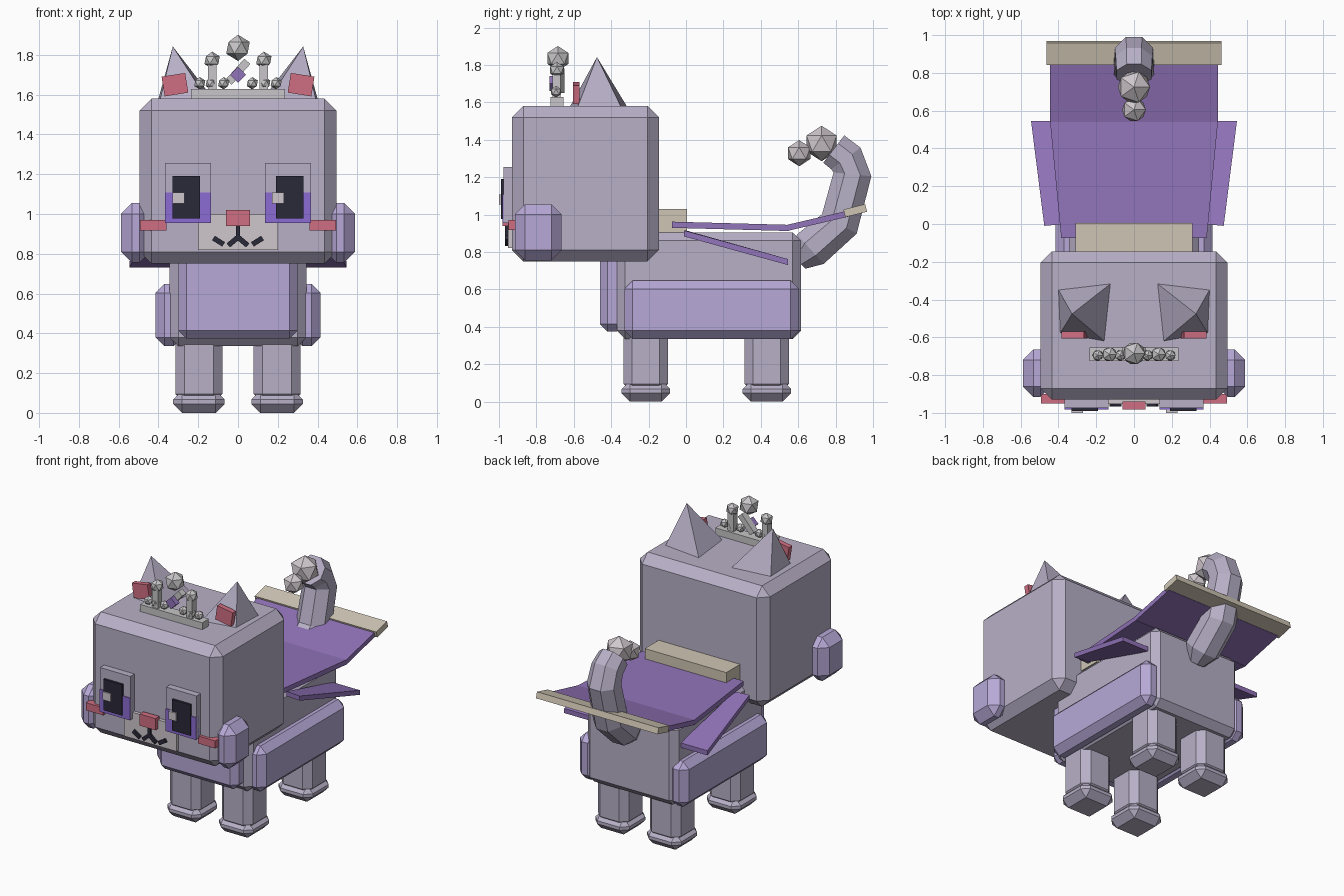
import bpy, bmesh, math
from mathutils import Vector, Matrix

if "Cube" in bpy.data.objects:
    bpy.data.objects.remove(bpy.data.objects["Cube"])


def material(name, srgb):
    m = bpy.data.materials.new(name)
    m.diffuse_color = [((c / 255 + 0.055) / 1.055) ** 2.4 for c in srgb] + [1]
    m.use_nodes = True
    m.node_tree.nodes["Principled BSDF"].inputs["Base Color"].default_value = m.diffuse_color
    return m


FUR = material("grey lilac fur", (184, 176, 199))
LILAC = material("pale lilac", (183, 169, 215))
CAPE = material("cape purple", (145, 115, 185))
IRIS = material("iris violet", (140, 108, 212))
DARK = material("dark ink", (42, 40, 56))
PINK = material("rose pink", (208, 110, 130))
CREAM = material("cream trim", (207, 197, 180))
WHITE = material("soft white", (207, 199, 204))
SILVER = material("silver", (200, 198, 200))


def finish(name, bm, mat):
    bmesh.ops.recalc_face_normals(bm, faces=bm.faces)
    me = bpy.data.meshes.new(name)
    bm.to_mesh(me)
    bm.free()
    me.materials.append(mat)
    ob = bpy.data.objects.new(name, me)
    bpy.context.collection.objects.link(ob)
    return ob


def box(name, x, y, z, mat, bevel=0, tilt=0, axis='Y'):
    """Box from ranges, optionally chamfered and turned about its centre."""
    bm = bmesh.new()
    bmesh.ops.create_cube(bm, size=1)
    bmesh.ops.scale(bm, verts=bm.verts, vec=(abs(x[1] - x[0]), y[1] - y[0], z[1] - z[0]))
    if bevel:
        bmesh.ops.bevel(bm, geom=bm.edges[:], offset=bevel, segments=1, affect='EDGES')
    ob = finish(name, bm, mat)
    ob.location = (sum(x) / 2, sum(y) / 2, sum(z) / 2)
    ob.rotation_euler['XYZ'.index(axis)] = math.radians(tilt)
    return ob


def ball(name, pos, r, mat):
    bm = bmesh.new()
    bmesh.ops.create_icosphere(bm, subdivisions=1, radius=r, matrix=Matrix.Translation(pos))
    return finish(name, bm, mat)


def sheet(name, corners, thick, mat):
    """Flat four-cornered panel, thickened downwards."""
    bm = bmesh.new()
    top = [bm.verts.new(c) for c in corners]
    low = [bm.verts.new((c[0], c[1], c[2] - thick)) for c in corners]
    bm.faces.new(top)
    bm.faces.new(low[::-1])
    for i in range(4):
        j = (i + 1) % 4
        bm.faces.new((top[i], low[i], low[j], top[j]))
    return finish(name, bm, mat)


def tube(name, path, mat, sides=8):
    """Eight-sided loft through (y, z, radius) stations."""
    bm = bmesh.new()
    rings = []
    for i, (y, z, r) in enumerate(path):
        a, b = path[max(i - 1, 0)], path[min(i + 1, len(path) - 1)]
        t = Vector((0, b[0] - a[0], b[1] - a[1])).normalized()
        n = Vector((0, -t.z, t.y))
        ring = []
        for k in range(sides):
            ang = 2 * math.pi * (k + 0.5) / sides
            ring.append(bm.verts.new(Vector((r * math.cos(ang), y, z)) + n * r * math.sin(ang)))
        rings.append(ring)
    for r0, r1 in zip(rings, rings[1:]):
        for k in range(sides):
            bm.faces.new((r0[k], r0[(k + 1) % sides], r1[(k + 1) % sides], r1[k]))
    bm.faces.new(rings[0])
    bm.faces.new(rings[-1][::-1])
    return finish(name, bm, mat)


# Head and body
box("head", (-.495, .495), (-.93, -.145), (.75, 1.58), FUR, .06)
box("body", (-.345, .345), (-.37, .615), (.335, .905), FUR, .045)
box("chest_panel", (-.3, .3), (-.46, -.33), (.375, .86), LILAC, .04)

for s in (-1, 1):
    side = "left" if s < 0 else "right"

    # Flank panels, cheek puffs and legs
    box(f"{side}_flank", (s * .28, s * .415), (-.33, .605), (.335, .648), LILAC, .045)
    box(f"{side}_cheek_puff", (s * .44, s * .588), (-.915, -.665), (.755, 1.055), LILAC, .055)
    for end, y in (("front", -.215), ("back", .432)):
        x = s * .197
        box(f"{end}_{side}_leg", (x - .118, x + .118), (y - .118, y + .118), (.05, .42), FUR, .045)
        box(f"{end}_{side}_foot", (x - .13, x + .13), (y - .13, y + .13), (0, .112), FUR, .045)

    # Pyramid ears with pink inner plates
    bm = bmesh.new()
    base = [bm.verts.new((s * x, y, 1.56)) for x, y in
            ((.405, -.34), (.11, -.305), (.145, -.63), (.395, -.585))]
    tip = bm.verts.new((s * .328, -.476, 1.842))
    bm.faces.new(base)
    for i in range(4):
        bm.faces.new((base[i], base[(i + 1) % 4], tip))
    finish(f"{side}_ear", bm, FUR)
    box(f"{side}_inner_ear", (s * .317 - .06, s * .317 + .06), (-.605, -.57), (1.6, 1.7),
        PINK, tilt=s * 9)

    # Eyes and blush
    box(f"{side}_eye_plate", (s * .136, s * .367), (-.975, -.92), (.957, 1.255), FUR)
    box(f"{side}_iris", (s * .136, s * .367), (-.981, -.95), (.955, 1.108), IRIS)
    box(f"{side}_pupil", (s * .19, s * .33), (-.99, -.95), (.977, 1.19), DARK)
    hx = .2 if s > 0 else -.3
    box(f"{side}_eye_glint", (hx - .03, hx + .03), (-1, -.96), (1.053, 1.108), WHITE)
    box(f"{side}_blush", (s * .36, s * .492), (-.95, -.9), (.918, .97), PINK)

    # Mouth strokes
    for part, x, z, t in (("inner", .026, .861, 40), ("outer", .098, .863, -32)):
        box(f"{side}_{part}_mouth", (s * x - .03, s * x + .03), (-.967, -.945),
            (z - .013, z + .013), DARK, tilt=s * t)

    # Crown beads and posts
    for x in (.072, .135, .192):
        ball(f"{side}_crown_bead", (s * x, -.695, 1.657), .031, SILVER)
    box(f"{side}_crown_post", (s * .13 - .022, s * .13 + .022), (-.715, -.67), (1.62, 1.76), SILVER)
    ball(f"{side}_crown_ball", (s * .13, -.69, 1.773), .043, SILVER)

    # Drooping side flaps of the cape
    sheet(f"{side}_cape_flap", [(s * .37, 0, .915), (s * .475, -.01, .915),
          (s * .545, .545, .762), (s * .34, .545, .762)], .032, CAPE)

# Muzzle and nose
box("muzzle", (-.2, .2), (-.953, -.92), (.82, 1.0), WHITE)
box("nose", (-.06, .06), (-.982, -.94), (.94, 1.02), PINK)
box("mouth_stem", (-.01, .01), (-.967, -.945), (.87, .945), DARK)

# Crown band, centre spike and gem
box("crown_band", (-.236, .236), (-.725, -.655), (1.57, 1.628), SILVER)
box("crown_spike", (-.02, .02), (-.695, -.65), (1.645, 1.785), SILVER, tilt=42)
box("crown_gem", (-.028, .028), (-.73, -.69), (1.672, 1.728), CAPE, tilt=45)
ball("crown_top_ball", (0, -.685, 1.835), .066, SILVER)

# Cape and trims
box("collar", (-.31, .31), (-.2, .005), (.905, 1.03), CREAM)
sheet("cape_front", [(-.385, -.075, .962), (.385, -.075, .962),
                     (.445, .55, .945), (-.445, .55, .945)], .033, CAPE)
sheet("cape_back", [(-.445, .54, .945), (.445, .54, .945),
                    (.445, .87, 1.022), (-.445, .87, 1.022)], .033, CAPE)
box("cape_hem", (-.463, .463), (.845, .965), (1.0, 1.042), CREAM, tilt=14, axis='X')

# Curled tail with pale tip
tube("tail", [(.6, .75, .06), (.665, .815, .115), (.82, .95, .115), (.89, 1.215, .11),
              (.855, 1.3, .105), (.79, 1.35, .1)], FUR)
ball("tail_tip_base", (0, .725, 1.38), .095, WHITE)
ball("tail_tip", (0, .605, 1.328), .07, WHITE)
